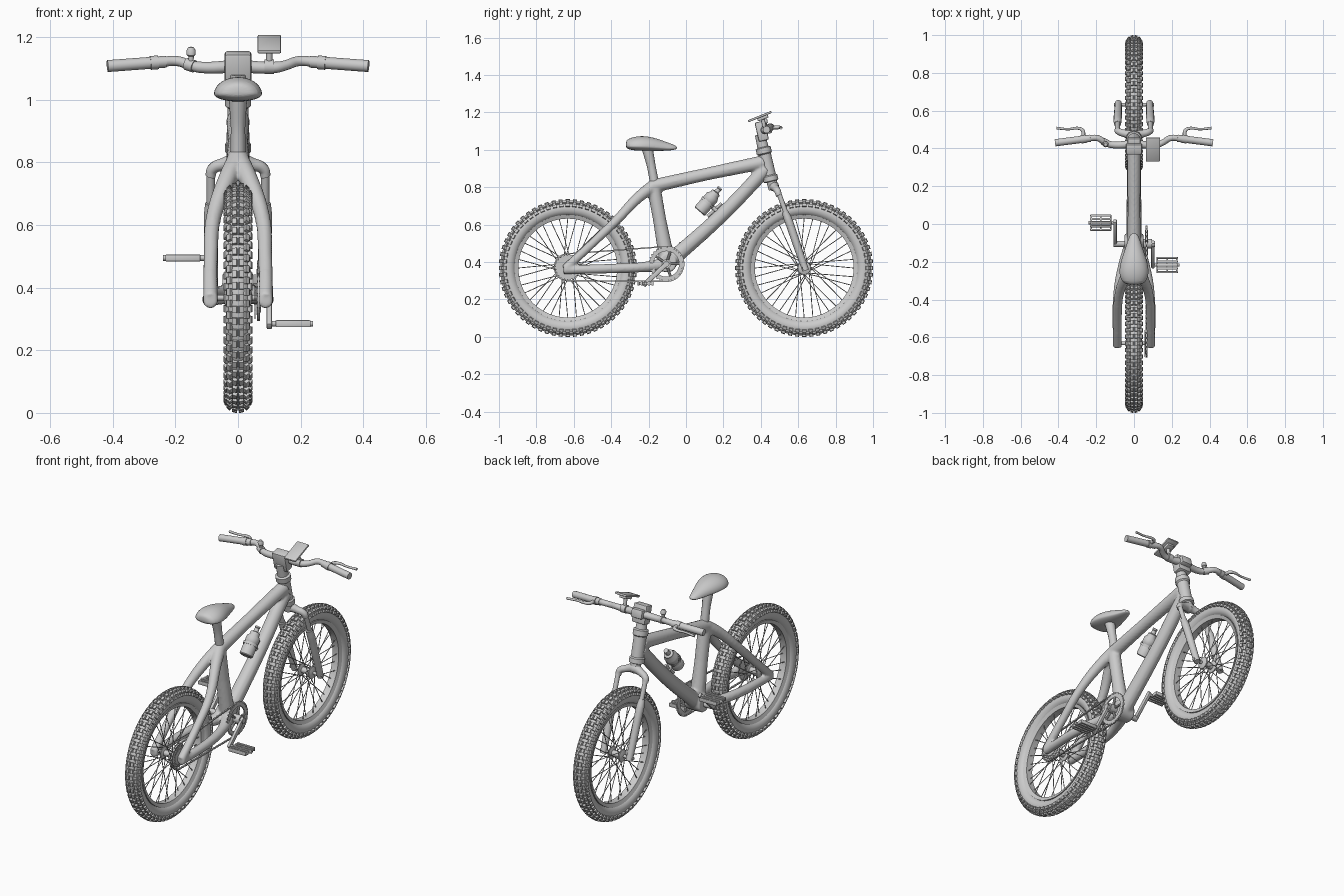
import bpy, bmesh, math
from mathutils import Vector, Matrix

if "Cube" in bpy.data.objects:
    bpy.data.objects.remove(bpy.data.objects["Cube"])
V = Vector
X = V((1, 0, 0))
ZC, RY, FY = 0.368, -0.632, 0.632      # axle height, rear and front axle


def finish(ob, mirror=False):
    if ob.name not in bpy.context.collection.objects:
        bpy.context.collection.objects.link(ob)
    bpy.ops.object.select_all(action='DESELECT')
    ob.select_set(True)
    bpy.context.view_layer.objects.active = ob
    if ob.type == 'CURVE':
        bpy.ops.object.convert(target='MESH')
        ob = bpy.context.object
    bpy.ops.object.shade_smooth_by_angle(angle=math.radians(40))
    if mirror:
        ob.modifiers.new("mirror", 'MIRROR')
    return ob


def from_bm(name, bm, mirror=False):
    bmesh.ops.recalc_face_normals(bm, faces=bm.faces)
    me = bpy.data.meshes.new(name)
    bm.to_mesh(me)
    bm.free()
    return finish(bpy.data.objects.new(name, me), mirror)


def tube(name, pts, radii, mirror=False, res=4, sharp=False):
    """Round tube through points, with a radius per point."""
    if not isinstance(radii, (list, tuple)):
        radii = [radii] * len(pts)
    cu = bpy.data.curves.new(name, 'CURVE')
    cu.dimensions, cu.bevel_depth, cu.bevel_resolution = '3D', 1, res
    cu.use_fill_caps, cu.resolution_u = True, 6
    sp = cu.splines.new('BEZIER')
    sp.bezier_points.add(len(pts) - 1)
    for b, p, r in zip(sp.bezier_points, pts, radii):
        b.co, b.radius = p, r
        b.handle_left_type = b.handle_right_type = 'VECTOR' if sharp else 'AUTO'
    return finish(bpy.data.objects.new(name, cu), mirror)


def lathe(name, profile, base, axis, segs=32, closed=False, mirror=False):
    """Spin (radius, height) points round an axis."""
    bm = bmesh.new()
    mat = Matrix.Translation(base) @ V(axis).to_track_quat('Z', 'Y').to_matrix().to_4x4()
    rings = []
    for i in range(segs):
        a = 2 * math.pi * i / segs
        rings.append([bm.verts.new(mat @ V((r * math.cos(a), r * math.sin(a), h))) for r, h in profile])
    n = len(profile)
    for i in range(segs):
        p, q = rings[i], rings[(i + 1) % segs]
        for j in range(n if closed else n - 1):
            k = (j + 1) % n
            bm.faces.new((p[j], q[j], q[k], p[k]))
    if not closed:
        bm.faces.new([r[0] for r in rings])
        bm.faces.new([r[-1] for r in rings])
    return from_bm(name, bm, mirror)


def rod(name, a, b, r, segs=20, mirror=False):
    a, b = V(a), V(b)
    return lathe(name, [(r, 0), (r, (b - a).length)], a, b - a, segs, mirror=mirror)


def box(name, c, size, tilt=0, bevel=0.005, mirror=False):
    bm = bmesh.new()
    bmesh.ops.create_cube(bm, size=1, matrix=Matrix.Translation(c) @ Matrix.Rotation(tilt, 4, 'X') @ Matrix.Diagonal((*size, 1)))
    if bevel:
        bmesh.ops.bevel(bm, geom=bm.edges[:], offset=bevel, segments=2, affect='EDGES', profile=0.5)
    return from_bm(name, bm, mirror)


def gear(name, c, r, hole, teeth, thick):
    bm, n, loops = bmesh.new(), teeth * 4, []
    for x, inner in ((-1, 0), (1, 0), (1, 1), (-1, 1)):
        ring = []
        for i in range(n):
            a = 2 * math.pi * i / n
            rr = hole if inner else r - (0.007 if i % 4 > 1 else 0)
            ring.append(bm.verts.new(V(c) + V((x * thick / 2, rr * math.cos(a), rr * math.sin(a)))))
        loops.append(ring)
    for k in range(4):
        p, q = loops[k], loops[(k + 1) % 4]
        for i in range(n):
            j = (i + 1) % n
            bm.faces.new((p[i], p[j], q[j], q[i]))
    return from_bm(name, bm)


# wheels: tyre, tread, rim, spokes, hub
def wheel(tag, y):
    c = V((0, y, ZC))
    sec = [(0.318 + 0.04 * math.cos(t), 0.039 * math.sin(t)) for t in [i * math.pi / 8 for i in range(16)]]
    lathe(tag + "_tyre", sec, c, X, 80, closed=True)
    lathe(tag + "_rim", [(0.264, -0.02), (0.264, 0.02), (0.285, 0.028), (0.285, -0.028)], c, X, 80, closed=True)
    bm, n = bmesh.new(), 60
    for i in range(n):
        for row, deg in enumerate((14, 42, 68)):
            for s in (-1, 1):
                rot = Matrix.Rotation(2 * math.pi * (i + 0.5 * (row % 2)) / n, 4, 'X')
                t = math.radians(deg) * s
                m = Matrix.Translation(c) @ rot @ Matrix.Translation((0.041 * math.sin(t), 0, 0.32 + 0.042 * math.cos(t)))
                m = m @ Matrix.Rotation(t, 4, 'Y') @ Matrix.Diagonal((0.015, 0.022, 0.013, 1))
                bmesh.ops.create_cube(bm, size=1, matrix=m)
    from_bm(tag + "_tread", bm)
    bm, n = bmesh.new(), 36
    for i in range(n):
        a = 2 * math.pi * i / n
        s, lean = (-1) ** i, (0.9 if i % 4 < 2 else -0.9)
        p = c + V((s * 0.033, 0.03 * math.cos(a + lean), 0.03 * math.sin(a + lean)))
        q = c + V((s * 0.006, 0.267 * math.cos(a), 0.267 * math.sin(a)))
        m = Matrix.Translation((p + q) / 2) @ (q - p).to_track_quat('Z', 'Y').to_matrix().to_4x4()
        bmesh.ops.create_cone(bm, segments=6, radius1=0.0022, radius2=0.0022, depth=(q - p).length, cap_ends=True, matrix=m)
    from_bm(tag + "_spokes", bm)
    lathe(tag + "_hub", [(0.014, -0.045), (0.034, -0.037), (0.034, -0.03), (0.017, -0.025),
                         (0.017, 0.025), (0.034, 0.03), (0.034, 0.037), (0.014, 0.045)], c, X)
    rod(tag + "_axle", c - X * 0.105, c + X * 0.105, 0.009)


wheel("rear", RY)
wheel("front", FY)

# frame: tubes fused into one smooth shell
BB = (0, -0.10, 0.395)
parts = [
    tube("top_tube", [(0, -0.18, 0.805), (0, 0.1, 0.868), (0, 0.42, 0.935)], [0.037, 0.034, 0.038]),
    tube("down_tube", [(0, 0.43, 0.90), (0, 0.2, 0.66), (0, -0.09, 0.40)], [0.038, 0.039, 0.042]),
    tube("seat_tube", [(0, -0.175, 0.815), (0, -0.14, 0.62), (0, -0.10, 0.40)], [0.037, 0.036, 0.043]),
    rod("bottom_bracket", (-0.05, *BB[1:]), (0.05, *BB[1:]), 0.05)]
for s in (-1, 1):
    parts.append(tube("seat_stay", [(0, -0.17, 0.81), (s * 0.035, -0.255, 0.745), (s * 0.078, -0.37, 0.625),
                                    (s * 0.087, -0.50, 0.50), (s * 0.088, -0.645, 0.365)], [0.035, 0.03, 0.025, 0.023, 0.024]))
    parts.append(tube("chain_stay", [(s * 0.02, -0.12, 0.385), (s * 0.062, -0.24, 0.372), (s * 0.085, -0.38, 0.366),
                                     (s * 0.088, -0.655, 0.358)], [0.036, 0.027, 0.026, 0.024]))
bpy.ops.object.select_all(action='DESELECT')
for p in parts:
    p.select_set(True)
bpy.context.view_layer.objects.active = parts[0]
bpy.ops.object.join()
frame = bpy.context.object
frame.name = "frame"
rm = frame.modifiers.new("fuse", 'REMESH')
rm.mode, rm.voxel_size, rm.use_smooth_shade = 'VOXEL', 0.007, True
sm = frame.modifiers.new("soften", 'SMOOTH')
sm.iterations, sm.factor = 5, 0.5

# head tube with collars, along the steering axis
lathe("head_tube", [(0.03, 0), (0.041, 0.004), (0.041, 0.03), (0.034, 0.036), (0.034, 0.15), (0.041, 0.156),
                    (0.041, 0.185), (0.03, 0.19), (0.027, 0.26)], (0, 0.455, 0.83), (0, -0.23, 0.97))

# seat post and saddle
tube("seat_post", [(0, -0.165, 0.80), (0, -0.185, 0.91), (0, -0.21, 1.02)], [0.024, 0.023, 0.03])
bm, rings = bmesh.new(), []
for y, w, zt, zb in ((-0.322, 0.03, 1.045, 1.015), (-0.308, 0.068, 1.062, 1.0), (-0.25, 0.084, 1.078, 0.994),
                     (-0.18, 0.066, 1.07, 0.994), (-0.12, 0.043, 1.048, 0.994), (-0.07, 0.028, 1.03, 0.998), (-0.047, 0.012, 1.018, 1.004)):
    mid, ring = zb + 0.3 * (zt - zb), []
    for i in range(16):
        a = math.pi * i / 8
        h = (zt - mid) if math.sin(a) > 0 else (mid - zb)
        ring.append(bm.verts.new((w * math.cos(a), y, mid + h * math.sin(a))))
    rings.append(ring)
for p, q in zip(rings, rings[1:]):
    for i in range(16):
        bm.faces.new((p[i], p[(i + 1) % 16], q[(i + 1) % 16], q[i]))
bm.faces.new(rings[0])
bm.faces.new(rings[-1])
saddle = from_bm("saddle", bm)
saddle.modifiers.new("smooth", 'SUBSURF').levels = 2

# suspension fork
tube("fork_crown", [(-0.088, 0.497, 0.755), (-0.082, 0.49, 0.778), (-0.045, 0.478, 0.795), (0, 0.47, 0.805),
                    (0.045, 0.478, 0.795), (0.082, 0.49, 0.778), (0.088, 0.497, 0.755)], [0.016, 0.018, 0.02, 0.028, 0.02, 0.018, 0.016])
rod("steerer", (0, 0.47, 0.79), (0, 0.45, 0.86), 0.028)
rod("fork_stanchion", (0.087, 0.494, 0.775), (0.087, 0.56, 0.59), 0.013, mirror=True)
tube("fork_lower", [(0.087, 0.528, 0.67), (0.087, 0.545, 0.63), (0.085, 0.59, 0.50), (0.083, 0.64, 0.355)],
     [0.018, 0.022, 0.021, 0.018], mirror=True)

# stem, handlebar, grips
box("stem", (0, 0.405, 1.10), (0.085, 0.055, 0.105), 0.23, 0.008)
box("stem_clamp", (0, 0.432, 1.11), (0.07, 0.05, 0.05), 0.23, 0.008)
tube("handlebar", [(0, 0.425, 1.108), (0.12, 0.42, 1.104), (0.15, 0.43, 1.11), (0.195, 0.455, 1.124),
                   (0.24, 0.453, 1.122), (0.40, 0.432, 1.11)], [0.021, 0.018, 0.016, 0.016, 0.016, 0.016], mirror=True)
rod("grip", (0.23, 0.454, 1.122), (0.417, 0.43, 1.108), 0.019, mirror=True)

# brake levers
rod("lever_clamp", (0.255, 0.451, 1.12), (0.28, 0.448, 1.118), 0.022, mirror=True)
tube("brake_lever", [(0.268, 0.46, 1.12), (0.272, 0.495, 1.12), (0.29, 0.506, 1.12), (0.35, 0.502, 1.118), (0.41, 0.508, 1.116)],
     [0.01, 0.01, 0.008, 0.006, 0.007], mirror=True)

# display and bell
box("display", (0.1, 0.395, 1.178), (0.075, 0.135, 0.012), 0.38, 0.004)
box("display_back", (0.1, 0.41, 1.172), (0.045, 0.06, 0.02), 0.38, 0.004)
rod("display_mount", (0.1, 0.42, 1.11), (0.1, 0.41, 1.175), 0.01)
rod("display_clamp", (0.085, 0.421, 1.106), (0.115, 0.421, 1.106), 0.023)
rod("bell_clamp", (-0.165, 0.438, 1.115), (-0.14, 0.425, 1.107), 0.02)
lathe("bell", [(0.008, 0), (0.009, 0.022), (0.015, 0.026), (0.015, 0.04), (0.009, 0.05), (0.002, 0.052)], (-0.15, 0.425, 1.118), (0, -0.1, 1), 20)

# bottle and holder
axis = V((0, 0.70, 0.80)).normalized()
base = V((0, 0.072, 0.67))
lathe("bottle", [(0.032, 0), (0.037, 0.005), (0.037, 0.055), (0.033, 0.06), (0.033, 0.07), (0.037, 0.075), (0.037, 0.105), (0.026, 0.12),
                 (0.026, 0.135), (0.014, 0.139), (0.012, 0.158), (0.015, 0.162), (0.013, 0.17)], base, axis)
lathe("bottle_band", [(0.038, 0.058), (0.041, 0.058), (0.041, 0.072), (0.038, 0.072)], base, axis, closed=True)
mid = base + axis * 0.065
rod("bottle_bracket", mid + V((0, 0.027, -0.025)), mid + V((0, 0.06, -0.055)), 0.012)
rod("bottle_rail", mid + V((0, 0.0, -0.075)), mid + V((0, 0.075, -0.005)), 0.008)

# chainring with arms, cassette
C = V((0.066, -0.105, 0.39))
S = V((0.058, RY, 0.372))
gear("chainring", C, 0.095, 0.068, 32, 0.006)
for i in range(5):
    a = 2 * math.pi * i / 5
    rod("chainring_arm", C, C + V((0, 0.072 * math.cos(a), 0.072 * math.sin(a))), 0.007, 8)
rod("chainring_boss", C - X * 0.02, C + X * 0.03, 0.025)
for i, r in enumerate((0.072, 0.06, 0.048)):
    gear("sprocket", S + X * 0.006 * (i - 0.5), r, 0.015, 22, 0.003)

# chain of links around both gears
r1, r2 = 0.093, 0.072
path = []
lean = math.asin((r1 - r2) / (C.y - S.y))
for i in range(25):
    a = -math.pi / 2 - lean + (math.pi + 2 * lean) * i / 24
    path.append((C.x, C.y + r1 * math.cos(a), C.z + r1 * math.sin(a)))
for i in range(21):
    a = math.pi / 2 + lean + (math.pi - 2 * lean) * i / 20
    path.append((C.x, S.y + r2 * math.cos(a), S.z + r2 * math.sin(a)))
bm = bmesh.new()
for i, p in enumerate(path):
    p, q = V(p), V(path[(i + 1) % len(path)])
    k = max(1, round((q - p).length / 0.013))
    for j in range(k):
        m = p.lerp(q, (j + 0.5) / k)
        w = 0.010 if (i + j) % 2 else 0.006
        d = q - p
        bmesh.ops.create_cube(bm, size=1, matrix=Matrix.Translation(m) @ Matrix.Rotation(math.atan2(d.z, d.y), 4, 'X')
                              @ Matrix.Diagonal((w, d.length / k * 1.1, 0.007, 1)))
from_bm("chain", bm)

# cranks and ribbed pedals
rod("crank_axle", (-0.105, *C[1:]), (0.112, *C[1:]), 0.016)
for s, side in ((1, "right"), (-1, "left")):
    end = V((0, C.y - s * 0.112, C.z - s * 0.105))
    d = end - V((0, C.y, C.z))
    box(side + "_crank", (s * 0.1, C.y + d.y / 2, C.z + d.z / 2), (0.018, d.length + 0.03, 0.026), math.atan2(d.z, d.y), 0.005)
    rod(side + "_pedal_axle", (s * 0.1, *end[1:]), (s * 0.24, *end[1:]), 0.009)
    for k in range(5):
        box(side + "_pedal_bar", (s * 0.176, end.y + (k - 2) * 0.019, end.z), (0.112, 0.011, 0.022), 0, 0.003)
    for x in (0.124, 0.176, 0.226):
        box(side + "_pedal_plate", (s * x, end.y, end.z), (0.008, 0.084, 0.016), 0, 0.002)
